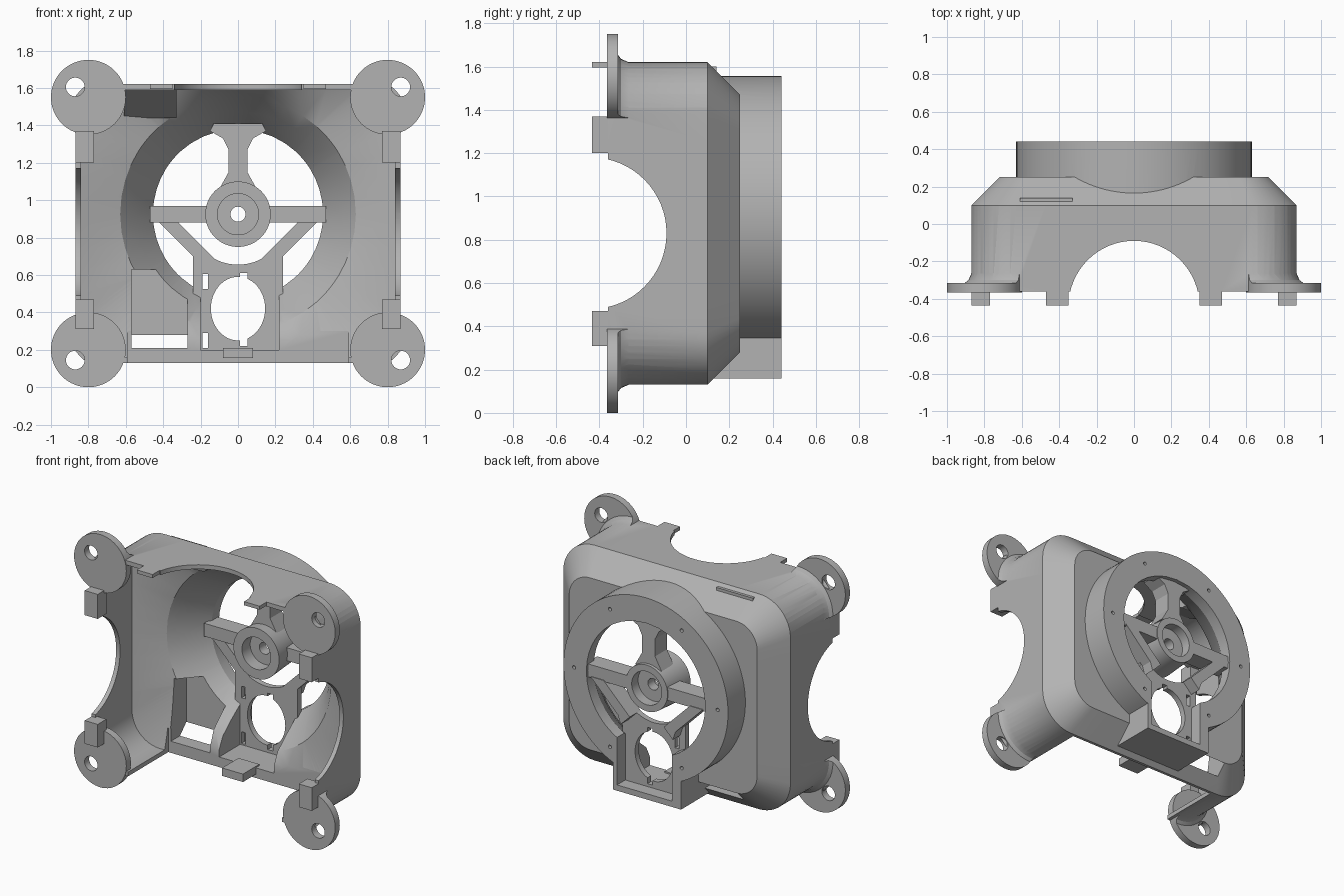
import bpy, bmesh, math
from mathutils import Matrix, Vector

if "Cube" in bpy.data.objects:
    bpy.data.objects.remove(bpy.data.objects["Cube"], do_unlink=True)

grey = bpy.data.materials.new("matte_grey")
grey.use_nodes = True
colour = (0.45, 0.45, 0.45, 1)
grey.diffuse_color = colour
grey.node_tree.nodes["Principled BSDF"].inputs["Base Color"].default_value = colour

MID, HUB = 0.875, 0.925      # heights of the shell centre and the fan axis
parts = []


def finish(name, bm):
    bmesh.ops.recalc_face_normals(bm, faces=bm.faces)
    mesh = bpy.data.meshes.new(name)
    bm.to_mesh(mesh)
    bm.free()
    mesh.materials.append(grey)
    obj = bpy.data.objects.new(name, mesh)
    bpy.context.collection.objects.link(obj)
    parts.append(obj)
    return obj


def box(name, x, y, z):
    bm = bmesh.new()
    bmesh.ops.create_cube(bm, size=1)
    for v in bm.verts:
        v.co = Vector([(a + b) / 2 + c * (b - a) for (a, b), c in zip((x, y, z), v.co)])
    return finish(name, bm)


def disc(name, x, z, r, y0, y1, r2=None, axis="Y", n=64):
    """Cylinder along the depth, or along X / Z centred on the given point."""
    bm = bmesh.new()
    bmesh.ops.create_cone(bm, cap_ends=True, segments=n, radius1=r, radius2=r if r2 is None else r2, depth=y1 - y0)
    bmesh.ops.rotate(bm, verts=bm.verts, matrix=Matrix.Rotation(math.radians(-90), 3, "X"))
    bmesh.ops.translate(bm, verts=bm.verts, vec=(x, (y0 + y1) / 2, z))
    return finish(name, bm)


def prism(name, points, a, b, along="Y"):
    """Extrude a polygon: XZ points along Y, or YZ points along X."""
    bm = bmesh.new()
    make = (lambda p: (p[0], a, p[1])) if along == "Y" else (lambda p: (a, p[0], p[1]))
    face = bm.faces.new([bm.verts.new(make(p)) for p in points])
    new = bmesh.ops.extrude_face_region(bm, geom=[face])["geom"]
    move = (0, b - a, 0) if along == "Y" else (b - a, 0, 0)
    bmesh.ops.translate(bm, verts=[v for v in new if isinstance(v, bmesh.types.BMVert)], vec=move)
    return finish(name, bm)


def rounded(w, h, r, arc=12, side=8):
    pts = []
    for k, (sx, sz) in enumerate(((1, 1), (-1, 1), (-1, -1), (1, -1))):
        for i in range(arc + 1):
            t = math.pi / 2 * (k + i / arc)
            pts.append(Vector((sx * (w - r) + r * math.cos(t), sz * (h - r) + r * math.sin(t))))
    out = []
    for i, p in enumerate(pts):
        q = pts[(i + 1) % len(pts)]
        steps = side if i % (arc + 1) == arc else 1
        out += [p.lerp(q, s / steps) for s in range(steps)]
    return [(p.x, MID + p.y) for p in out]


def circle(r):
    return [(r * math.cos(t), HUB + r * math.sin(t))
            for t in (math.atan2(z - MID, x) for x, z in rounded(0.84, 0.715, 0.21))]


def loft(name, sections):
    bm = bmesh.new()
    loops = [[bm.verts.new((x, y, z)) for x, z in pts] for y, pts in sections]
    for a, b in zip(loops, loops[1:]):
        for i in range(len(a)):
            j = (i + 1) % len(a)
            bm.faces.new((a[i], a[j], b[j], b[i]))
    bmesh.ops.triangulate(bm, faces=bm.faces)
    bm.faces.new(loops[0])
    bm.faces.new(loops[-1])
    return finish(name, bm)


def combine(target, tool, op="DIFFERENCE"):
    mod = target.modifiers.new("combine", "BOOLEAN")
    mod.object, mod.operation, mod.solver = tool, op, "EXACT"
    deps = bpy.context.evaluated_depsgraph_get()
    deps.update()
    mesh = bpy.data.meshes.new_from_object(target.evaluated_get(deps))
    target.modifiers.clear()
    target.data = mesh
    parts.remove(tool)
    bpy.data.objects.remove(tool, do_unlink=True)


# Shell outside: rounded box with a chamfered back, then the round duct
shell = loft("shell", [(-0.36, rounded(0.87, 0.745, 0.24)), (0.10, rounded(0.87, 0.745, 0.24)),
                       (0.25, rounded(0.72, 0.595, 0.16))])
combine(shell, disc("duct", 0, HUB, 0.63, 0.08, 0.44, n=96), "UNION")
combine(shell, box("motor_box", (-0.27, 0.25), (0.09, 0.44), (0.16, 0.6)), "UNION")

# Flared fillets behind the mounting ears
for sx in (-1, 1):
    for z in (0.2, 1.55):
        skirt = loft("skirt", [(-0.33, rounded(0.925, 0.80, 0.29)), (-0.30, rounded(0.885, 0.76, 0.255)),
                               (-0.26, rounded(0.868, 0.743, 0.238))])
        combine(skirt, disc("limit", sx * 0.8, z, 0.2, -0.4, -0.2), "INTERSECT")
        combine(shell, skirt, "UNION")

# Hollow inside: square mouth that funnels into the round opening
inner = rounded(0.84, 0.715, 0.21)
combine(shell, loft("cavity", [(-0.6, inner), (0.04, inner), (0.12, circle(0.63)), (0.22, circle(0.55)),
                               (0.36, circle(0.455)), (0.6, circle(0.455))]))

# Half-round notches in the sides and top, open bottom, motor and cable openings
notch = [(0.35 * math.cos(math.tau * i / 64), 0.35 * math.sin(math.tau * i / 64)) for i in range(64)]
combine(shell, prism("side_notch", [(a - 0.44, b + 0.83) for a, b in notch], -1.1, 1.1, "X"))
bm = bmesh.new()
bmesh.ops.create_cone(bm, cap_ends=True, segments=64, radius1=0.35, radius2=0.35, depth=0.5)
bmesh.ops.translate(bm, verts=bm.verts, vec=(0, -0.44, 1.6))
combine(shell, finish("top_notch", bm))
combine(shell, box("bottom_cut", (-0.59, 0.59), (-0.6, 0.08), (-0.1, 0.3)))
combine(shell, box("cable_cut", (-0.57, -0.27), (-0.1, 0.25), (0.21, 0.63)))
combine(shell, box("motor_cut", (-0.2, 0.22), (-0.1, 0.6), (0.2, 0.62)))

# Screw holes in the back rim
for i in range(6):
    t = math.tau * i / 6
    combine(shell, disc("rim_hole", 0.55 * math.cos(t), HUB + 0.55 * math.sin(t), 0.012, 0.36, 0.5, n=16))

# Mounting ears with holes, and the small tabs next to them
for sx, side in ((-1, "right"), (1, "left")):
    for level, z, hole, tab in (("bottom", 0.2, 0.145, (0.31, 0.47)), ("top", 1.55, 1.605, (1.2, 1.37))):
        ear = disc(f"{side}_{level}_ear", sx * 0.8, z, 0.2, -0.365, -0.315)
        combine(ear, disc("ear_hole", sx * 0.87, hole, 0.05, -0.6, 0, n=32))
        xs = sorted((sx * 0.77, sx * 0.87))
        box(f"{side}_{level}_side_tab", xs, (-0.435, -0.34), tab)
    xs = sorted((sx * 0.35, sx * 0.47))
    box(f"{side}_top_tab", xs, (-0.435, -0.35), (1.595, 1.62))

# Hub with stepped bore
hub = disc("hub", 0, HUB, 0.175, 0.2, 0.43, r2=0.16)
combine(hub, disc("front_bore", 0, HUB, 0.11, 0.1, 0.29))
combine(hub, disc("back_bore", 0, HUB, 0.115, 0.36, 0.6))
combine(hub, disc("shaft_hole", 0, HUB, 0.04, 0, 0.6, n=32))

# Spokes
prism("top_spoke", [(-0.1, 1.06), (0.1, 1.06), (0.05, 1.15), (0.05, 1.27), (0.08, 1.33), (0.15, 1.37),
                    (0.13, 1.41), (-0.13, 1.41), (-0.15, 1.37), (-0.08, 1.33), (-0.05, 1.27), (-0.05, 1.15)],
      0.28, 0.41)
for sx, side in ((-1, "right"), (1, "left")):
    xs = sorted((sx * 0.13, sx * 0.47))
    box(f"{side}_spoke", xs, (0.3, 0.425), (0.88, 0.97))
    prism(f"{side}_strut", [(sx * x, z) for x, z in ((0.33, 0.89), (0.43, 0.89), (0.22, 0.68), (0.2, 0.62),
                                                    (0.13, 0.69))], 0.31, 0.43)

# Motor plate with oval opening and slots
plate = box("motor_plate", (-0.24, 0.24), (0.31, 0.35), (0.18, 0.7))
combine(plate, disc("arc_cut", 0, HUB, 0.27, 0.2, 0.5))
oval = [(0.145 * math.cos(math.tau * i / 48), 0.42 + 0.17 * math.sin(math.tau * i / 48)) for i in range(48)]
combine(plate, prism("oval_cut", oval, 0.2, 0.5))
combine(plate, box("oval_notch", (0.01, 0.05), (0.2, 0.5), (0.22, 0.61)))
for z in (0.24, 0.555):
    combine(plate, box("slot_cut", (-0.19, -0.16), (0.2, 0.5), (z - 0.03, z + 0.05)))

# Small bracket on the bottom bar and sloped block under the roof
bracket = box("bottom_bracket", (-0.08, 0.08), (-0.06, 0.12), (0.155, 0.21))
prism("roof_block", [(-0.2, 1.6), (0.14, 1.6), (0.14, 1.44), (0.1, 1.44)], -0.61, -0.33, "X")

# Smooth the curves, keep the edges crisp
bpy.ops.object.select_all(action="DESELECT")
for obj in parts:
    obj.select_set(True)
bpy.context.view_layer.objects.active = shell
bpy.ops.object.shade_smooth_by_angle(angle=math.radians(25))
